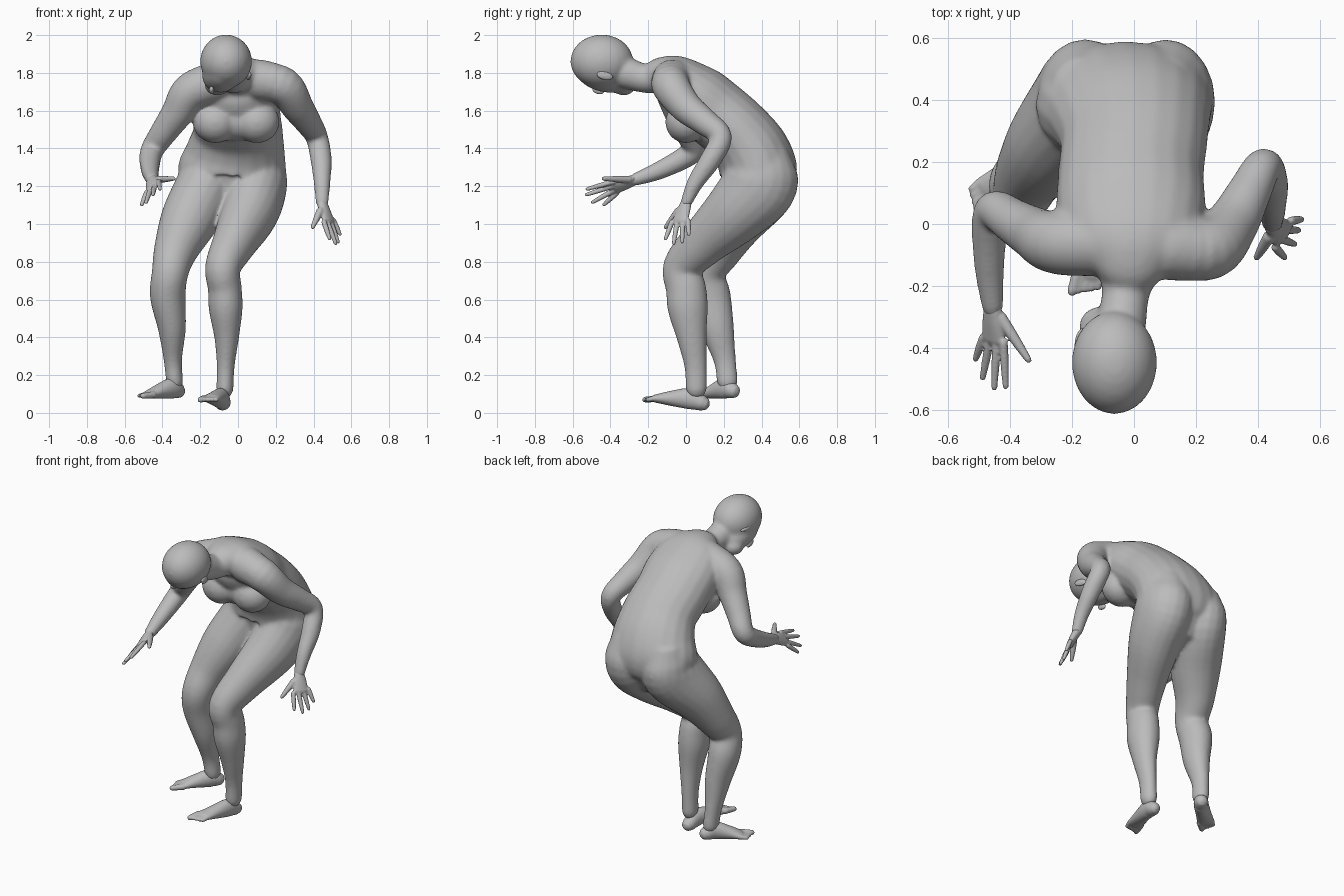
import bpy
import bmesh
from math import sin, cos, pi
from mathutils import Vector, Matrix

cube = bpy.data.objects.get("Cube")
if cube:
    bpy.data.objects.remove(cube, do_unlink=True)

skin = bpy.data.materials.new("plain_grey")
skin.use_nodes = True
grey = (0.5, 0.5, 0.5, 1)
skin.diffuse_color = grey
skin.node_tree.nodes["Principled BSDF"].inputs["Base Color"].default_value = grey

bm = bmesh.new()
SIDES = 20
X = Vector((1, 0, 0))
Z = Vector((0, 0, 1))


def spline(rows, steps=5):
    """Smooth path through rows of position plus two radii."""
    rows = [Vector(r) for r in rows]
    out = []
    for i in range(len(rows) - 1):
        b, c = rows[i], rows[i + 1]
        m0 = (c - rows[i - 1]) / 2 if i else c - b
        m1 = (rows[i + 2] - b) / 2 if i + 2 < len(rows) else c - b
        for k in range(steps):
            t = k / steps
            out.append(b * (2*t**3 - 3*t*t + 1) + m0 * (t**3 - 2*t*t + t)
                       + c * (3*t*t - 2*t**3) + m1 * (t**3 - t*t))
    return out + [rows[-1]]


def tube(rows, across=X):
    """Rounded limb with elliptical sections; each row is x, y, z, half width, half depth."""
    rows = [r if len(r) == 5 else (*r, r[3]) for r in rows]
    path = spline(rows)
    pos = [Vector(p[:3]) for p in path]
    n = len(path)
    rings = []

    def ring(centre, t, w, d):
        u = (across - t * across.dot(t)).normalized()
        v = t.cross(u)
        rings.append([bm.verts.new(centre + u * w * cos(a) + v * d * sin(a))
                      for a in (2 * pi * k / SIDES for k in range(SIDES))])

    def cap(centre, t, w, d, order):
        for s in order:
            f = cos(s * pi / 2)
            ring(centre + t * min(w, d) * sin(s * pi / 2), abs(1) * heading, w * f, d * f)

    for i in range(n):
        heading = (pos[min(i + 1, n - 1)] - pos[max(i - 1, 0)]).normalized()
        w, d = path[i][3], path[i][4]
        if i == 0:
            cap(pos[i], -heading, w, d, (.98, .87, .5))
        ring(pos[i], heading, w, d)
        if i == n - 1:
            cap(pos[i], heading, w, d, (.5, .87, .98))
    for a, b in zip(rings, rings[1:]):
        for k in range(SIDES):
            j = (k + 1) % SIDES
            bm.faces.new((a[k], a[j], b[j], b[k]))
    bm.faces.new(rings[0][::-1])
    bm.faces.new(rings[-1])


def blob(centre, radii, axis=(0, 1, 0)):
    """Ellipsoid whose second radius points along axis."""
    turn = Vector((0, 1, 0)).rotation_difference(Vector(axis)).to_matrix().to_4x4()
    bmesh.ops.create_uvsphere(bm, u_segments=24, v_segments=14, radius=1,
                              matrix=Matrix.Translation(centre) @ turn @ Matrix.Diagonal((*radii, 1)))


def finish(name, voxel, rounds):
    """Blend the parts made so far into one continuous skin."""
    bmesh.ops.recalc_face_normals(bm, faces=bm.faces)
    mesh = bpy.data.meshes.new(name)
    bm.to_mesh(mesh)
    bm.clear()
    mesh.materials.append(skin)
    obj = bpy.data.objects.new(name, mesh)
    bpy.context.collection.objects.link(obj)
    remesh = obj.modifiers.new("blend", 'REMESH')
    remesh.mode = 'VOXEL'
    remesh.voxel_size = voxel
    remesh.use_smooth_shade = True
    soften = obj.modifiers.new("soften", 'SMOOTH')
    soften.factor = .5
    soften.iterations = rounds


def hand(name, wrist, index, pinky, tips, thumb):
    """Palm, four fingers and a thumb."""
    wrist, index, pinky = Vector(wrist), Vector(index), Vector(pinky)
    across = (index - pinky).normalized()
    mid = (index + pinky) / 2
    tube([(*wrist, .031, .026), (*wrist.lerp(mid, .5), .042, .023), (*mid, .048, .018)], across)
    for k, tip in enumerate(tips):
        base = index.lerp(pinky, k / 3)
        tip = Vector(tip)
        tube([(*base, .014), (*base.lerp(tip, .5), .0135), (*tip, .01)], across)
    a, b = Vector(thumb[0]), Vector(thumb[1])
    tube([(*a, .02), (*a.lerp(b, .5), .017), (*b, .011)], across)
    finish(name, .005, 4)


def foot(name, rows, inner):
    """Foot from heel to ball, with five toes; inner is the side of the big toe."""
    ball = Vector(rows[-1][:3])
    ahead = ball - Vector(rows[-3][:3])
    ahead.z = 0
    ahead.normalize()
    side = ahead.cross(Z)
    tube(rows, side)
    for k in range(5):
        base = ball + side * inner * (.038 - .019 * k)
        size = .019 if k == 0 else .014
        tip = base + ahead * (.07 - .009 * k) - Z * .006
        tube([(*base, size), (*tip, size * .85)], side)
    finish(name, .006, 4)


# Torso and neck
tube([(-.035, .375, 1.19, .25, .165), (-.03, .385, 1.27, .29, .205), (-.012, .35, 1.38, .265, .2),
      (0, .27, 1.49, .238, .185), (-.01, .16, 1.585, .235, .185), (-.01, .05, 1.68, .24, .175),
      (-.01, -.05, 1.765, .21, .13), (-.015, -.13, 1.785, .135, .1),
      (-.025, -.21, 1.77, .08, .078), (-.04, -.32, 1.8, .08, .085)])
blob((-.01, .03, 1.55), (.21, .11, .11))
for x in (-.12, .1):
    blob((x, .0, 1.54), (.12, .11, .112))

# Head and jaw
blob((-.063, -.446, 1.861), (.138, .167, .142))
blob((-.09, -.43, 1.79), (.1, .155, .092), (-.1, .95, -.2))
blob((-.11, -.33, 1.735), (.068, .065, .055))

# Left arm hangs, right arm reaches ahead
tube([(.1, -.07, 1.765, .11), (.24, -.08, 1.73, .102), (.315, .0, 1.62, .086), (.37, .1, 1.54, .072),
      (.417, .185, 1.46, .06), (.44, .13, 1.34, .057), (.445, .05, 1.22, .045),
      (.445, .0, 1.11, .035, .031)])
tube([(-.1, -.06, 1.76, .11), (-.25, -.06, 1.7, .102), (-.32, -.03, 1.59, .086), (-.39, .01, 1.49, .073),
      (-.45, .045, 1.4, .063), (-.465, -.02, 1.345, .058), (-.465, -.15, 1.28, .048),
      (-.455, -.27, 1.235, .035)])

# Left leg, then right leg
tube([(.1, .4, 1.3, .15, .185), (.1, .385, 1.2, .16, .2), (.06, .26, 1.06, .152, .17), (-.02, .09, .9, .117, .128),
      (-.08, -.02, .77, .095, .103), (-.07, .0, .66, .09, .107), (-.065, .01, .55, .09, .107),
      (-.06, .03, .4, .066, .08), (-.065, .05, .25, .048, .06), (-.07, .055, .12, .046, .056)])
tube([(-.16, .4, 1.3, .15, .185), (-.165, .385, 1.2, .165, .2), (-.26, .26, 1.02, .152, .16),
      (-.33, .17, .86, .117, .123), (-.36, .105, .74, .097, .103), (-.372, .13, .62, .095, .107),
      (-.35, .165, .45, .075, .09), (-.345, .205, .28, .049, .06), (-.335, .22, .16, .046, .056)])
finish("body", .009, 20)

# Ears and nose
blob((.057, -.43, 1.785), (.012, .046, .022), (-.15, .9, -.2))
finish("left_ear", .004, 3)
blob((-.172, -.375, 1.85), (.018, .042, .014), (.2, .9, -.1))
finish("right_ear", .004, 3)
blob((-.14, -.465, 1.708), (.014, .034, .02), (0, .9, -.3))
finish("nose", .004, 3)

# Hands
hand("left_hand", (.445, 0, 1.11), (.455, -.075, 1.01), (.505, .01, 1.02),
     [(.485, -.108, .922), (.517, -.065, .897), (.53, -.02, .905), (.54, .015, .945)],
     [(.435, -.04, 1.07), (.395, -.108, .983)])
hand("right_hand", (-.455, -.27, 1.235), (-.42, -.38, 1.225), (-.485, -.365, 1.165),
     [(-.413, -.523, 1.185), (-.45, -.527, 1.155), (-.487, -.495, 1.115), (-.51, -.435, 1.102)],
     [(-.43, -.3, 1.235), (-.34, -.437, 1.24)])

# Feet
foot("left_foot", [(-.08, .085, .052, .042, .042), (-.09, .02, .075, .044, .056),
                   (-.115, -.07, .077, .047, .042), (-.143, -.16, .076, .053, .022)], 1)
foot("right_foot", [(-.32, .245, .118, .042, .043), (-.35, .205, .13, .044, .056),
                    (-.415, .15, .114, .047, .04), (-.472, .105, .096, .053, .022)], -1)
